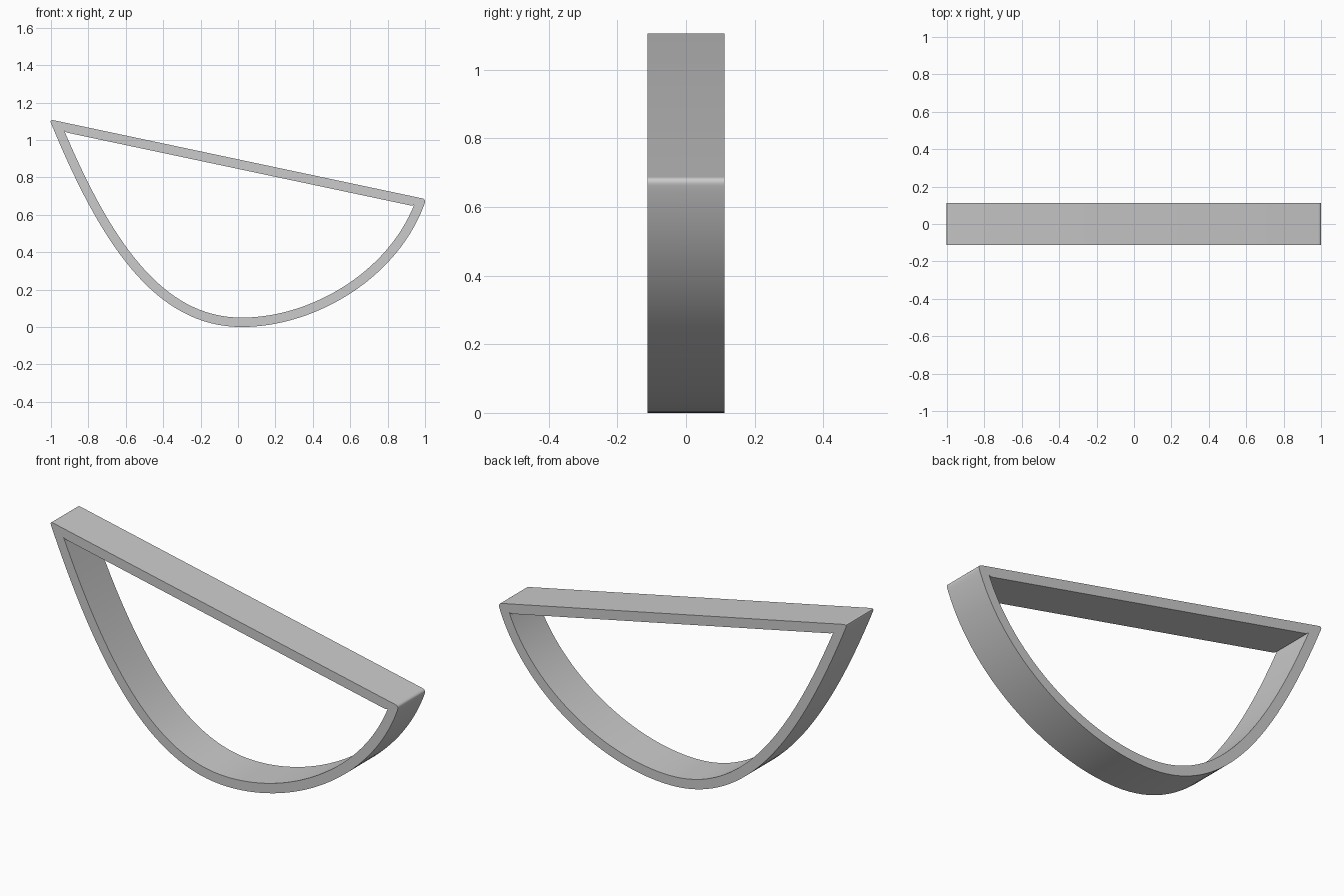
import bpy, bmesh, math
from mathutils import Vector
from mathutils.geometry import interpolate_bezier

if "Cube" in bpy.data.objects:
    bpy.data.objects.remove(bpy.data.objects["Cube"])

WALL, HALF_DEPTH, SEGMENTS = 0.05, 0.112, 32


def bezier(*points):
    return interpolate_bezier(*[Vector(p) for p in points], SEGMENTS + 1)


def inset(loop, dist):
    # mitred inward offset of a counter-clockwise loop
    result = []
    for i, p in enumerate(loop):
        a = (p - loop[i - 1]).normalized()
        b = (loop[(i + 1) % len(loop)] - p).normalized()
        na, nb = Vector((-a.y, a.x)), Vector((-b.y, b.x))
        result.append(p + (na + nb) * dist / (1 + na.dot(nb)))
    return result


def round_corners(loop, corners, trim):
    result = []
    for i, p in enumerate(loop):
        if i not in corners:
            result.append(p)
            continue
        a = p + (loop[i - 1] - p).normalized() * trim
        b = p + (loop[(i + 1) % len(loop)] - p).normalized() * trim
        for k in range(7):
            t = k / 6
            result.append(a * (1 - t) ** 2 + p * 2 * t * (1 - t) + b * t * t)
    return result


# Outer profile: lopsided bowl curve, closed by the straight slanted bar
left = bezier((-1.008, 1.11), (-0.735, 0.44), (-0.44, 0), (0.02, 0))
right = bezier((0.02, 0), (0.42, 0), (0.87, 0.27), (1.006, 0.683))
profile = left + right[1:]
corners = (0, len(profile) - 1)
outer = round_corners(profile, corners, 0.022)
inner = round_corners(inset(profile, WALL), corners, 0.018)

# Frame: closed band of quads between the outer and inner profiles
bm = bmesh.new()
rings = [[bm.verts.new((p.x, y, p.y)) for p in loop]
         for loop, y in ((outer, -HALF_DEPTH), (outer, HALF_DEPTH),
                         (inner, HALF_DEPTH), (inner, -HALF_DEPTH))]
n = len(outer)
for r in range(4):
    a, b = rings[r], rings[(r + 1) % 4]
    for i in range(n):
        j = (i + 1) % n
        bm.faces.new((a[i], a[j], b[j], b[i]))
bmesh.ops.recalc_face_normals(bm, faces=bm.faces)
mesh = bpy.data.meshes.new("curved_frame")
bm.to_mesh(mesh)
bm.free()
frame = bpy.data.objects.new("curved_frame", mesh)
bpy.context.collection.objects.link(frame)
bpy.context.view_layer.objects.active = frame
frame.select_set(True)
bpy.ops.object.shade_smooth_by_angle(angle=math.radians(30))
